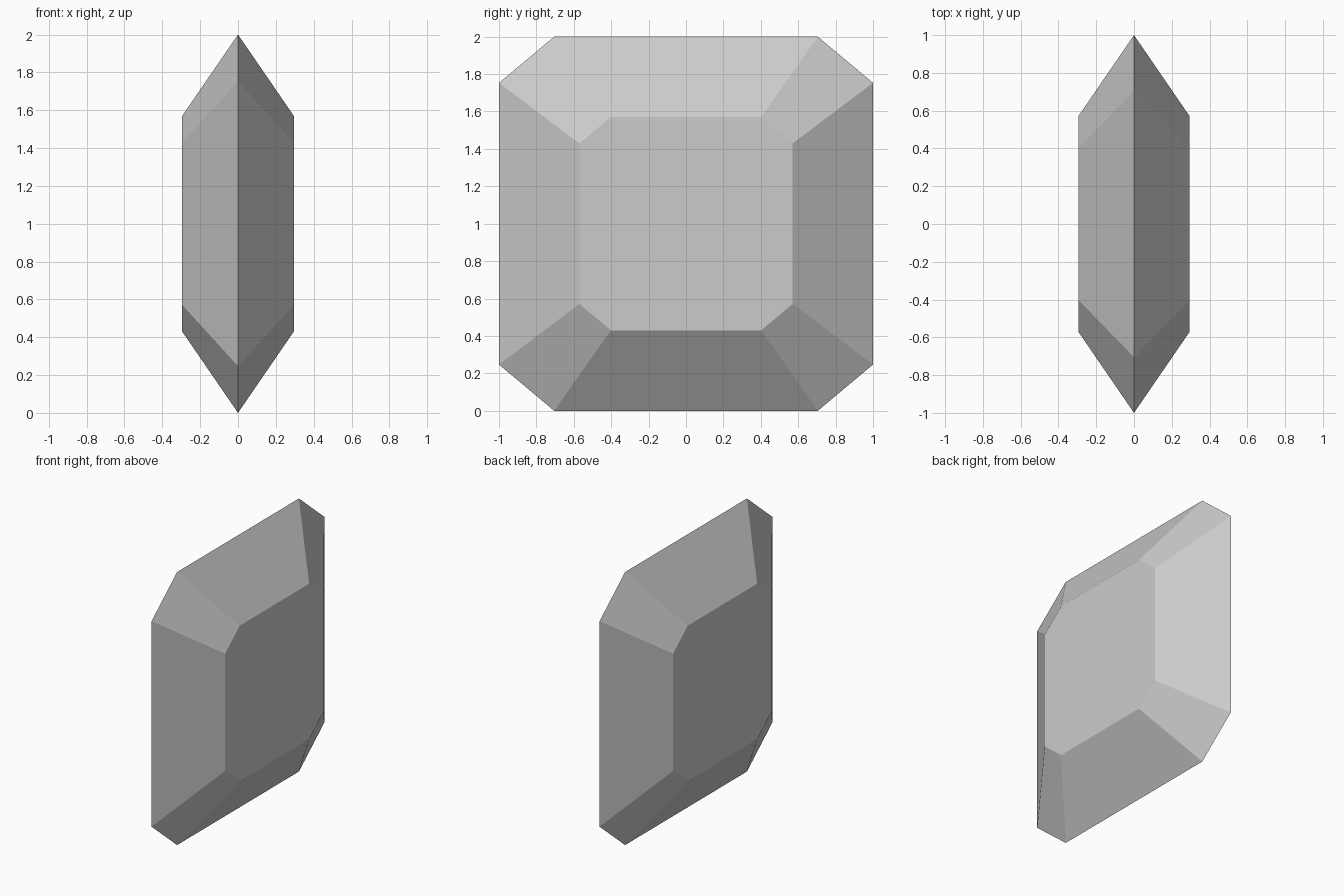
import bpy, bmesh

cube = bpy.data.objects.get("Cube")
if cube:
    bpy.data.objects.remove(cube, do_unlink=True)

# Gem colour
grey = bpy.data.materials.new("gem_grey")
grey.use_nodes = True
colour = (0.6, 0.6, 0.6, 1)
grey.diffuse_color = colour
grey.node_tree.nodes["Principled BSDF"].inputs["Base Color"].default_value = colour

# One quarter of the girdle outline, mirrored into a chamfered square
a, b = (1.0, 0.753), (0.705, 1.0)
outline = []
for sy, sz, pair in ((1, 1, (a, b)), (-1, 1, (b, a)), (-1, -1, (a, b)), (1, -1, (b, a))):
    outline += [(sy * y, sz * z) for y, z in pair]


def ring(bm, x, scale):
    return [bm.verts.new((x, y * scale, 1 + z * scale)) for y, z in outline]


# Cut gem: a wide girdle between two smaller flat tables
bm = bmesh.new()
left, girdle, right = ring(bm, 0.295, 0.57), ring(bm, 0, 1), ring(bm, -0.295, 0.57)
count = len(outline)
for r, s in ((left, girdle), (girdle, right)):
    for i in range(count):
        j = (i + 1) % count
        bm.faces.new((r[i], s[i], s[j], r[j]))
bm.faces.new(left)
bm.faces.new(right)
bmesh.ops.recalc_face_normals(bm, faces=bm.faces)

mesh = bpy.data.meshes.new("cut_gem")
bm.to_mesh(mesh)
bm.free()
mesh.materials.append(grey)
gem = bpy.data.objects.new("cut_gem", mesh)
bpy.context.collection.objects.link(gem)
